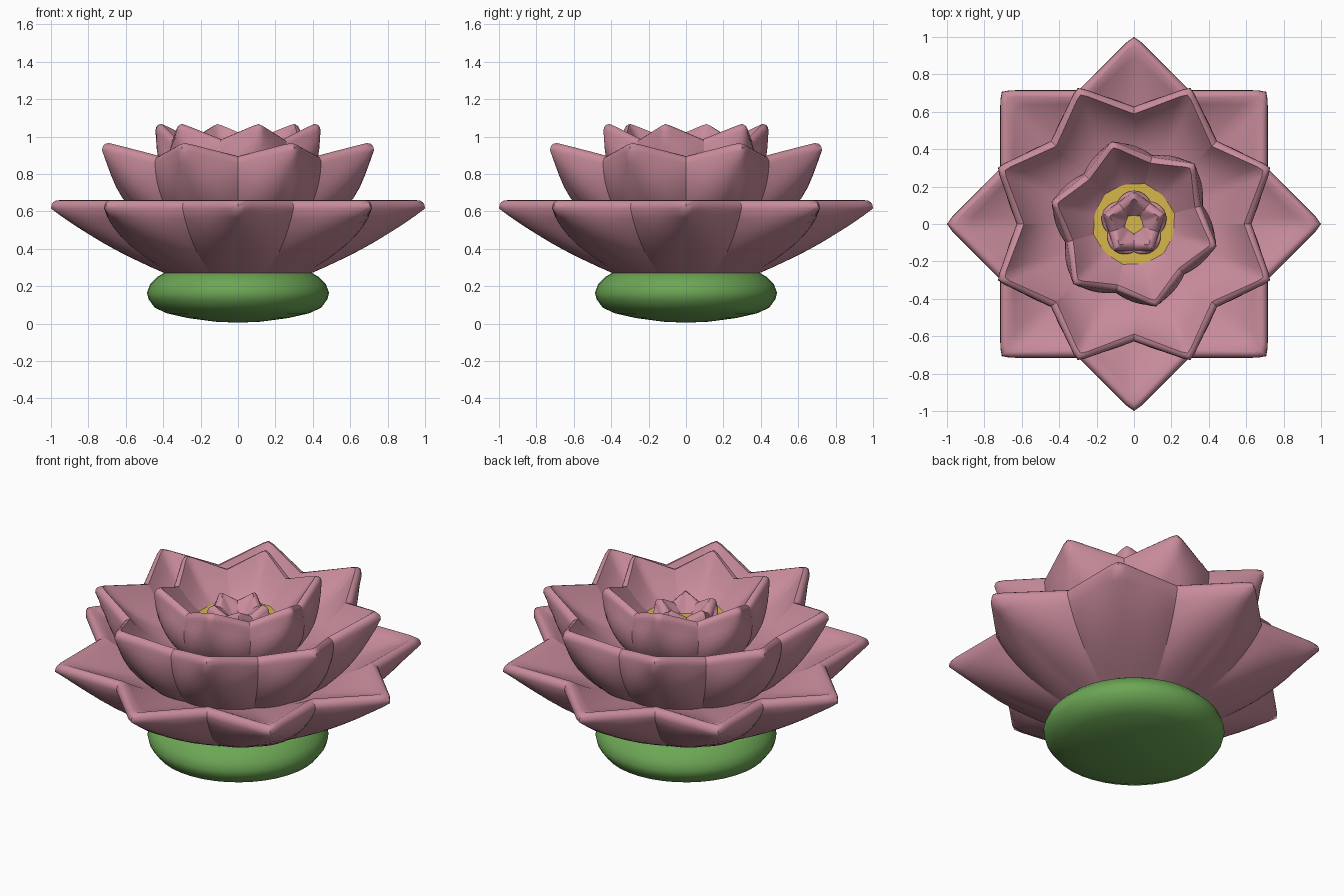
import bpy, bmesh
from math import sin, cos, pi, radians, sqrt, atan2, copysign
from mathutils import Vector

cube = bpy.data.objects.get("Cube")
if cube:
    bpy.data.objects.remove(cube)


def material(name, rgb):
    m = bpy.data.materials.new(name)
    m.use_nodes = True
    m.diffuse_color = (*rgb, 1)
    m.node_tree.nodes["Principled BSDF"].inputs["Base Color"].default_value = (*rgb, 1)
    return m


pink = material("petal pink", (0.58, 0.26, 0.33))
green = material("leaf green", (0.15, 0.38, 0.09))
yellow = material("pollen yellow", (0.67, 0.47, 0.07))


def finish(name, bm, mat):
    mesh = bpy.data.meshes.new(name)
    bm.to_mesh(mesh)
    bm.free()
    mesh.materials.append(mat)
    ob = bpy.data.objects.new(name, mesh)
    bpy.context.collection.objects.link(ob)
    bpy.ops.object.select_all(action="DESELECT")
    ob.select_set(True)
    bpy.context.view_layer.objects.active = ob
    bpy.ops.object.shade_smooth_by_angle(angle=radians(60))


def skin(bm, columns):
    """Join neighbouring columns of points into a strip of quads."""
    grid = [[bm.verts.new(p) for p in col] for col in columns]
    for a, b in zip(grid, grid[1:]):
        for j in range(len(a) - 1):
            bm.faces.new((a[j], b[j], b[j + 1], a[j + 1]))


def bezier(a, b, c, steps):
    a, b, c = Vector(a), Vector(b), Vector(c)
    return [a.lerp(b, k / steps).lerp(b.lerp(c, k / steps), k / steps) for k in range(steps + 1)]


def petal_ring(name, count, turn, base, tip, valley, tip_ctrl, valley_ctrl,
               floor, inner_ctrl, lip, puff):
    """Cup of puffy petals creased at the valleys; points are (radius, height)."""
    half, rows, soft = 8, 8, 0.0015
    step = 2 * pi / count
    bm = bmesh.new()
    for p in range(count):
        middle = radians(turn) + p * step
        cols = []
        for k in range(-half, half + 1):
            u = k / half                       # -1 and 1 valleys, 0 tip
            w = sqrt((u * u + soft) / (1 + soft)) if k else sqrt(soft)
            # straight rim edge from tip to valley, with a softened tip
            side = step / 2 * copysign(1, u)
            corner = Vector((cos(side), sin(side))) * valley[0]
            rim = Vector((tip[0], 0)).lerp(corner, w)
            rim_off = atan2(rim.y, rim.x) if k else 0
            r, z = rim.length, tip[1] + (valley[1] - tip[1]) * w
            # outer wall, rounded lip, inner wall
            ctrl = Vector(tip_ctrl).lerp(Vector(valley_ctrl), w * w)
            outer = bezier(base, ctrl, (r, z - lip), rows)
            for j, q in enumerate(outer):
                t = j / rows
                q.x *= 1 + puff * 16 * t * (1 - t) * abs(u) * (1 - abs(u))
            edge = bezier((r, z - lip), (r, z), (r - lip, z), 4)[1:]
            fr = floor[0] * cos(step / 2) / cos(u * step / 2)
            ic = Vector(inner_ctrl) + Vector(((r - valley[0]) * 0.35, 0))
            inner = bezier((r - lip, z), ic, (fr, floor[1]), rows)[1:]
            blend = [j / rows for j in range(rows + 1)] + [1] * 4
            blend += [1 - (j + 1) / rows for j in range(rows)]
            col = []
            for q, t in zip(outer + edge + inner, blend):
                a = middle + u * step / 2 * (1 - t) + rim_off * t
                col.append((q.x * cos(a), q.x * sin(a), q.y))
            cols.append(col)
        skin(bm, cols)
    finish(name, bm, pink)


def lathe(name, profile, mat, sides):
    cols = []
    for i in range(sides + 1):
        a = 2 * pi * i / sides
        cols.append([(r * cos(a), r * sin(a), z) for r, z in profile])
    bm = bmesh.new()
    skin(bm, cols)
    bmesh.ops.remove_doubles(bm, verts=bm.verts, dist=0.0005)
    finish(name, bm, mat)


# Rounded green base
lathe("green_base", [(0, 0.005), (0.12, 0.01), (0.27, 0.03), (0.38, 0.055),
                     (0.445, 0.085), (0.478, 0.13), (0.487, 0.165), (0.47, 0.21),
                     (0.43, 0.25), (0.38, 0.28), (0, 0.30)], green, 40)

# Wide outer petals
petal_ring("outer_petals", 8, 0, (0.37, 0.26), (1.011, 0.66), (0.775, 0.66),
           (0.76, 0.43), (0.66, 0.40), (0.45, 0.53), (0.60, 0.57), 0.045, 0.035)

# Middle petals, turned half a petal
petal_ring("middle_petals", 8, 22.5, (0.42, 0.47), (0.795, 0.968), (0.628, 0.895),
           (0.68, 0.67), (0.62, 0.66), (0.30, 0.72), (0.49, 0.74), 0.04, 0.035)

# Inner petals
petal_ring("inner_petals", 6, 45, (0.28, 0.66), (0.462, 1.07), (0.372, 0.985),
           (0.455, 0.82), (0.41, 0.78), (0.19, 0.83), (0.26, 0.88), 0.035, 0.035)

# Pollen disc
lathe("pollen_disc", [(0.26, 0.84), (0.26, 0.856), (0, 0.86)], yellow, 24)

# Small closed bud
petal_ring("center_bud", 5, 18, (0.14, 0.83), (0.178, 0.95), (0.142, 0.905),
           (0.19, 0.88), (0.155, 0.87), (0.05, 0.855), (0.07, 0.89), 0.04, 0.04)
